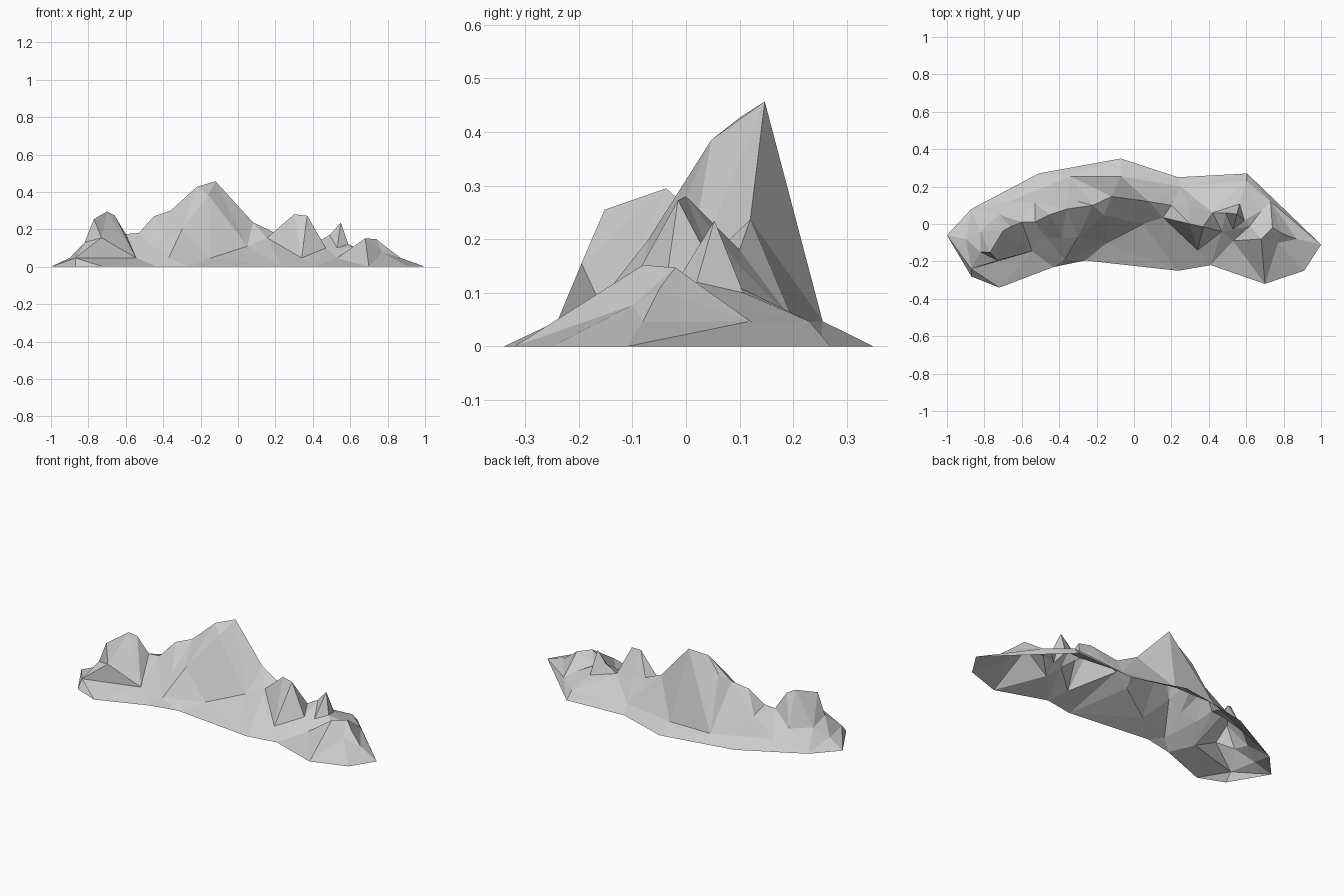
import bpy
from mathutils import Vector
from mathutils.geometry import delaunay_2d_cdt

default_cube = bpy.data.objects.get("Cube")
if default_cube:
    bpy.data.objects.remove(default_cube, do_unlink=True)

BENCH = .047          # height of the break between foot and crags
points = []           # surface points
creases = []          # edges that must survive triangulation


def crest(*path):
    """Add a line of (x, y, z) points joined by creases."""
    start = len(points)
    points.extend(Vector(p) for p in path)
    creases.extend((i, i + 1) for i in range(start, len(points) - 1))
    return start


def level(height, *spots):
    """Add loose points that share one height."""
    start = len(points)
    points.extend(Vector((x, y, height)) for x, y in spots)
    return start


def join(*indices):
    """Crease an existing chain of points."""
    creases.extend(zip(indices, indices[1:]))


# Foot outline on the ground
level(0, (-1, -.06), (-.87, .08), (-.51, .27), (-.07, .35), (.235, .25),
      (.605, .27), (1, -.11), (.91, -.25), (.7, -.32), (.41, -.22),
      (.235, -.25), (-.26, -.195), (-.43, -.23), (-.72, -.34), (-.87, -.28))
foot_count = len(points)
join(*range(foot_count), 0)

# Bench where the slopes steepen, front then back
front_bench = level(BENCH, (-.87, -.24), (-.545, -.145), (-.37, -.19), (-.145, -.1))
join(*range(front_bench, len(points)))
back_bench = level(BENCH, (-.67, .12), (-.34, .255), (-.07, .255), (.25, .2), (.6, .23))
join(*range(back_bench, len(points)))
level(BENCH, (-.9, -.08), (.34, -.14), (.53, -.09), (.87, -.08), (.73, .12))

# Main summit ridge running down to the second peak
summit = crest((-.3, .12, .34), (-.22, .1, .427), (-.12, .147, .457),
               (.08, .12, .237), (.2, .1, .18), (.29, .1, .15))
spur = crest((-.16, .047, .385), (-.3, -.07, .2))
join(summit + 1, spur)
join(summit + 2, spur)
join(spur + 1, front_bench + 2)
level(.11, (.05, 0))

# Western shoulder and the saddle beside it
shoulder = crest((-.36, .08, .3), (-.45, .05, .27), (-.53, .01, .18), (-.6, .01, .175))
join(summit, shoulder)
level(.15, (-.385, -.08), (-.53, .11))
level(.13, (-.48, -.06))

# Western crag with its front knob
crag = crest((-.77, -.152, .255), (-.7, -.037, .295), (-.66, -.015, .275))
join(crag + 2, front_bench + 1)
knob = crest((-.73, -.195, .155), (-.82, -.15, .13))
join(knob, front_bench)
level(.1, (-.72, .05), (-.82, -.04))

# Second peak
second = crest((.155, .035, .155), (.3, 0, .28), (.37, -.015, .273), (.47, -.04, .1))
level(.13, (.42, .06))

# Slim eastern pinnacle
pinnacle = crest((.49, .06, .17), (.55, .053, .235), (.59, .02, .12))
level(.1, (.565, .107), (.53, -.03))

# Small eastern peak
small = crest((.62, -.01, .1), (.68, -.08, .152), (.74, -.02, .147), (.79, -.05, .107))
level(.077, (.68, .07), (.77, -.1))

# Triangulate the plan inside the foot outline and lift it to the heights
flat, _, faces, origins, _, _ = delaunay_2d_cdt(
    [p.to_2d() for p in points], creases, [list(range(foot_count))], 1, 1e-5)


def lifted(spot, source):
    if source:
        return points[source[0]]
    near = min(points, key=lambda p: (p.to_2d() - spot).length)
    return Vector((spot.x, spot.y, near.z))


mesh = bpy.data.meshes.new("mountain_range")
mesh.from_pydata([lifted(s, o) for s, o in zip(flat, origins)], [], [list(f) for f in faces])
mesh.update()

# Plain grey rock, flat shaded
rock = bpy.data.materials.new("light_grey_rock")
rock.use_nodes = True
colour = (.6, .6, .6, 1)
rock.diffuse_color = colour
rock.node_tree.nodes["Principled BSDF"].inputs["Base Color"].default_value = colour
mesh.materials.append(rock)
mesh.shade_flat()

mountain = bpy.data.objects.new("mountain_range", mesh)
bpy.context.scene.collection.objects.link(mountain)
